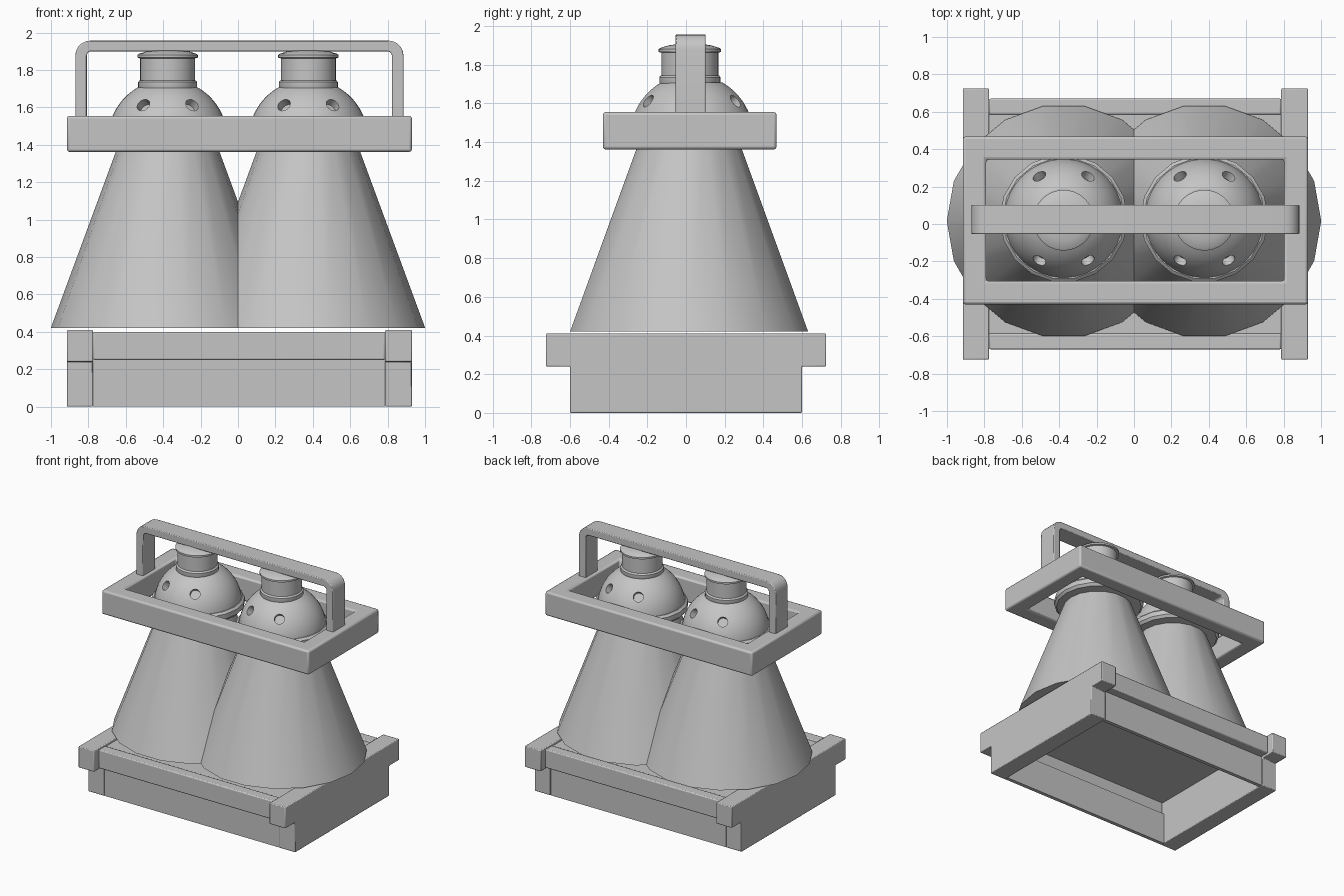
import bpy, bmesh, math
from mathutils import Matrix, Vector

if "Cube" in bpy.data.objects:
    bpy.data.objects.remove(bpy.data.objects["Cube"])

GREY = (0.56, 0.56, 0.56, 1)
grey = bpy.data.materials.new("plain grey")
grey.use_nodes = True
grey.diffuse_color = GREY
grey.node_tree.nodes["Principled BSDF"].inputs["Base Color"].default_value = GREY


def smooth(obj):
    bpy.ops.object.select_all(action='DESELECT')
    obj.select_set(True)
    bpy.context.view_layer.objects.active = obj
    bpy.ops.object.shade_smooth_by_angle(angle=math.radians(32))


def finish(bm, name, bevel=0.0):
    bmesh.ops.recalc_face_normals(bm, faces=bm.faces[:])
    mesh = bpy.data.meshes.new(name)
    bm.to_mesh(mesh)
    bm.free()
    obj = bpy.data.objects.new(name, mesh)
    bpy.context.collection.objects.link(obj)
    mesh.materials.append(grey)
    if bevel:
        mod = obj.modifiers.new("soft edges", 'BEVEL')
        mod.width, mod.segments = bevel, 2
        mod.limit_method = 'ANGLE'
    smooth(obj)
    return obj


def box(name, x, y, z, bevel=0.005):
    bm = bmesh.new()
    bmesh.ops.create_cube(bm, size=1)
    for v in bm.verts:
        for i, (lo, hi) in enumerate((x, y, z)):
            v.co[i] = lo if v.co[i] < 0 else hi
    return finish(bm, name, bevel)


def lathe(name, profile, sides, x, y):
    """Solid of revolution from (radius, height) pairs, closed at both ends."""
    bm = bmesh.new()
    rings = []
    for r, z in profile:
        angles = [math.tau * i / sides for i in range(sides)]
        rings.append([bm.verts.new((x + r * math.cos(a), y + r * math.sin(a), z)) for a in angles])
    for a, b in zip(rings, rings[1:]):
        for i in range(sides):
            j = (i + 1) % sides
            bm.faces.new((a[i], a[j], b[j], b[i]))
    bm.faces.new(rings[0][::-1])
    bm.faces.new(rings[-1])
    return finish(bm, name)


def prism(name, outline, axis, lo, hi, bevel):
    """Upright outline pushed along x (axis 0) or y (axis 1)."""
    bm = bmesh.new()
    points = [(lo, u, z) if axis == 0 else (u, lo, z) for u, z in outline]
    face = bm.faces.new([bm.verts.new(p) for p in points])
    ext = bmesh.ops.extrude_face_region(bm, geom=[face])
    moved = [g for g in ext["geom"] if isinstance(g, bmesh.types.BMVert)]
    push = Vector((0, 0, 0))
    push[axis] = hi - lo
    bmesh.ops.translate(bm, verts=moved, vec=push)
    return finish(bm, name, bevel)


# Base tray: end boards with overhanging tops, long rails, thin panels and floor
half = [(0.6, 0), (0.6, 0.24), (0.725, 0.24), (0.725, 0.41)]
outline = half + [(-y, z) for y, z in reversed(half)]
for side, x0, x1 in (("right", -0.915, -0.775), ("left", 0.787, 0.93)):
    prism(side + "_end_board", outline, 0, x0, x1, 0.006)
for side, s in (("front", -1), ("back", 1)):
    box(side + "_rail", (-0.775, 0.787), sorted((s * 0.585, s * 0.67)), (0.25, 0.4), 0.008)
    box(side + "_panel", (-0.775, 0.787), sorted((s * 0.565, s * 0.595)), (0, 0.26), 0)
box("tray_floor", (-0.775, 0.787), (-0.59, 0.59), (0.365, 0.39), 0)

# Bells
CY = 0.016
DY = 0.03
for side, cx in (("right", -0.376), ("left", 0.376)):
    lathe(side + "_cone", [(0.625, 0.42), (0.245, 1.45)], 18, cx, CY)
    lathe(side + "_collar", [(0.25, 1.39), (0.325, 1.4), (0.342, 1.42),
                             (0.342, 1.46), (0.325, 1.475)], 18, cx, DY)

    # Dome with four round vents
    R, zc = 0.32, 1.43
    arc = [math.radians(6 * i) for i in range(11)]
    dome = lathe(side + "_dome", [(R * math.cos(a), zc + R * math.sin(a)) for a in arc],
                 42, cx, DY)
    bm = bmesh.new()
    lift = math.radians(35)
    for deg in (60, 120, 240, 300):
        a = math.radians(deg)
        d = Vector((math.cos(a) * math.cos(lift), math.sin(a) * math.cos(lift), math.sin(lift)))
        place = Matrix.Translation(Vector((cx, DY, zc)) + d * R)
        bmesh.ops.create_cone(bm, cap_ends=True, segments=20, radius1=0.037, radius2=0.037,
                              depth=0.1, matrix=place @ d.to_track_quat('Z', 'Y').to_matrix().to_4x4())
    cutter = finish(bm, side + "_vent_cutter")
    cutter.hide_render = True
    mod = dome.modifiers.new("vents", 'BOOLEAN')
    mod.operation, mod.object, mod.solver = 'DIFFERENCE', cutter, 'EXACT'
    bpy.context.view_layer.objects.active = dome
    bpy.ops.object.modifier_move_to_index(modifier="vents", index=0)
    bpy.ops.object.modifier_apply(modifier="vents")
    bpy.data.objects.remove(cutter)
    smooth(dome)

    # Neck ring, neck and lid
    lathe(side + "_neck",
          [(0.152, 1.69), (0.158, 1.705), (0.158, 1.735), (0.152, 1.743), (0.147, 1.745),
           (0.147, 1.862), (0.162, 1.866), (0.162, 1.88), (0.152, 1.887), (0.11, 1.9),
           (0.06, 1.907), (0.01, 1.909)], 36, cx, DY - 0.01)

# Upper frame: an open rectangle
bm = bmesh.new()
loops = []
for x0, x1, y0, y1 in ((-0.915, 0.93, -0.43, 0.468), (-0.79, 0.803, -0.305, 0.344)):
    for z in (1.362, 1.555):
        loops.append([bm.verts.new((x, y, z)) for x, y in ((x0, y0), (x1, y0), (x1, y1), (x0, y1))])
for a, b in ((0, 1), (1, 3), (3, 2), (2, 0)):
    for i in range(4):
        j = (i + 1) % 4
        bm.faces.new((loops[a][i], loops[a][j], loops[b][j], loops[b][i]))
finish(bm, "upper_frame", 0.014)


# Carrying handle: a rounded arch
def arch(x0, x1, top, radius):
    pts = [(x0, 1.54)]
    for cx, start in ((x0 + radius, 180), (x1 - radius, 90)):
        for i in range(6):
            a = math.radians(start - 18 * i)
            pts.append((cx + radius * math.cos(a), top - radius + radius * math.sin(a)))
    return pts + [(x1, 1.54)]


outer = arch(-0.87, 0.885, 1.957, 0.08)
inner = arch(-0.808, 0.823, 1.9, 0.025)
prism("carrying_handle", outer + inner[::-1], 1, -0.054, 0.102, 0.006)
